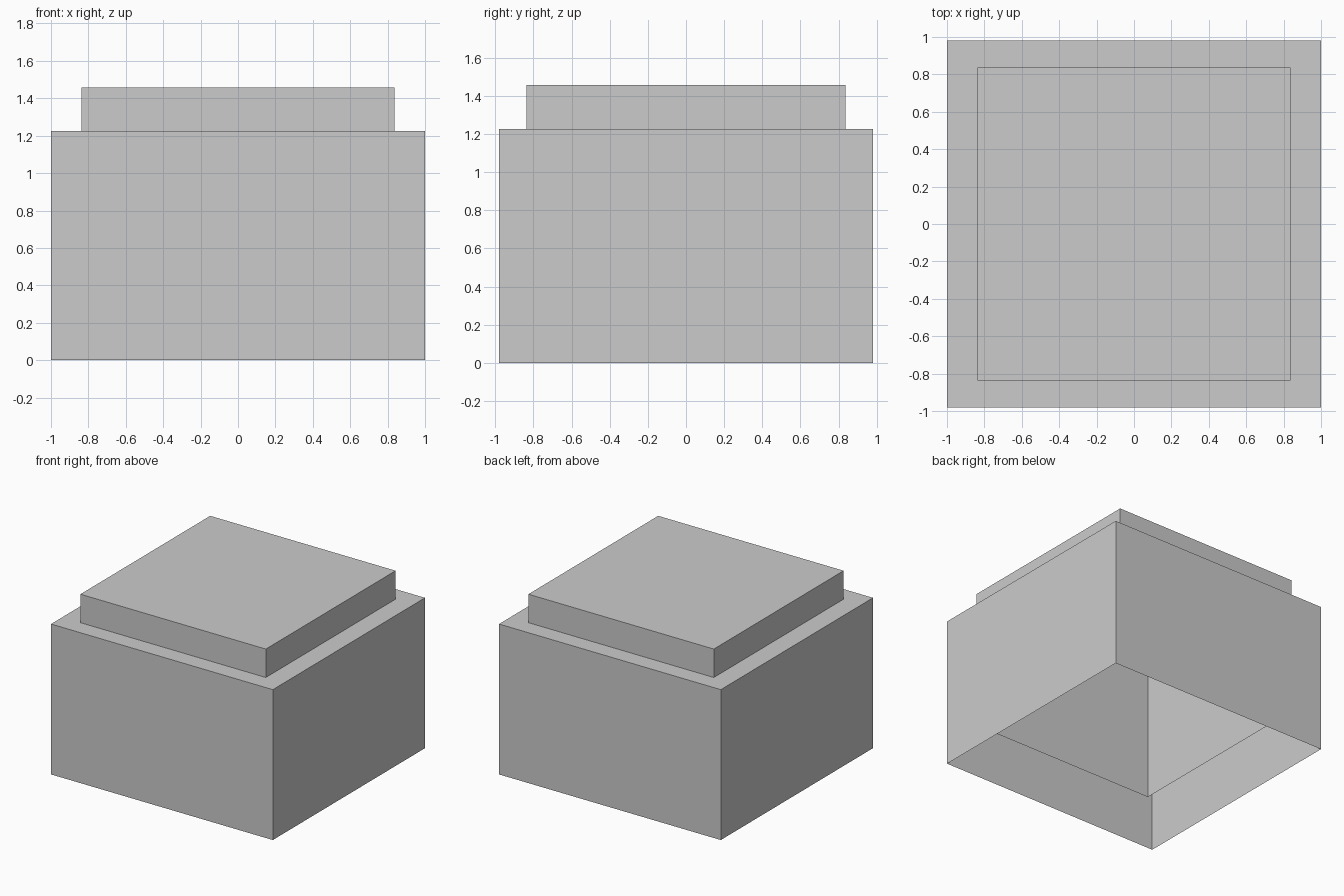
import bpy, bmesh

if "Cube" in bpy.data.objects:
    bpy.data.objects.remove(bpy.data.objects["Cube"])


def box_shell(name, rings, cap=False):
    """Thin sheet lofted through rectangles given as (half_x, half_y, z)."""
    bm = bmesh.new()
    loops = [[bm.verts.new((sx * hx, sy * hy, z))
              for sx, sy in ((-1, -1), (1, -1), (1, 1), (-1, 1))]
             for hx, hy, z in rings]
    for a, b in zip(loops, loops[1:]):
        for i in range(4):
            j = (i + 1) % 4
            bm.faces.new((a[i], a[j], b[j], b[i]))
    if cap:
        bm.faces.new(loops[-1])
    mesh = bpy.data.meshes.new(name)
    bm.to_mesh(mesh)
    bm.free()
    obj = bpy.data.objects.new(name, mesh)
    bpy.context.collection.objects.link(obj)
    return obj


INNER = 0.836
STEP_Z, TOP_Z, SLEEVE_Z = 1.226, 1.458, 0.33

# Outer walls, shoulder, and inner sleeve hanging below the opening
box_shell("outer_body", [(1.0, 0.98, 0), (1.0, 0.98, STEP_Z),
                         (INNER, INNER, STEP_Z), (INNER, INNER, SLEEVE_Z)])

# Raised closed top, hollow underneath
box_shell("raised_top", [(INNER, INNER, STEP_Z), (INNER, INNER, TOP_Z)], cap=True)
